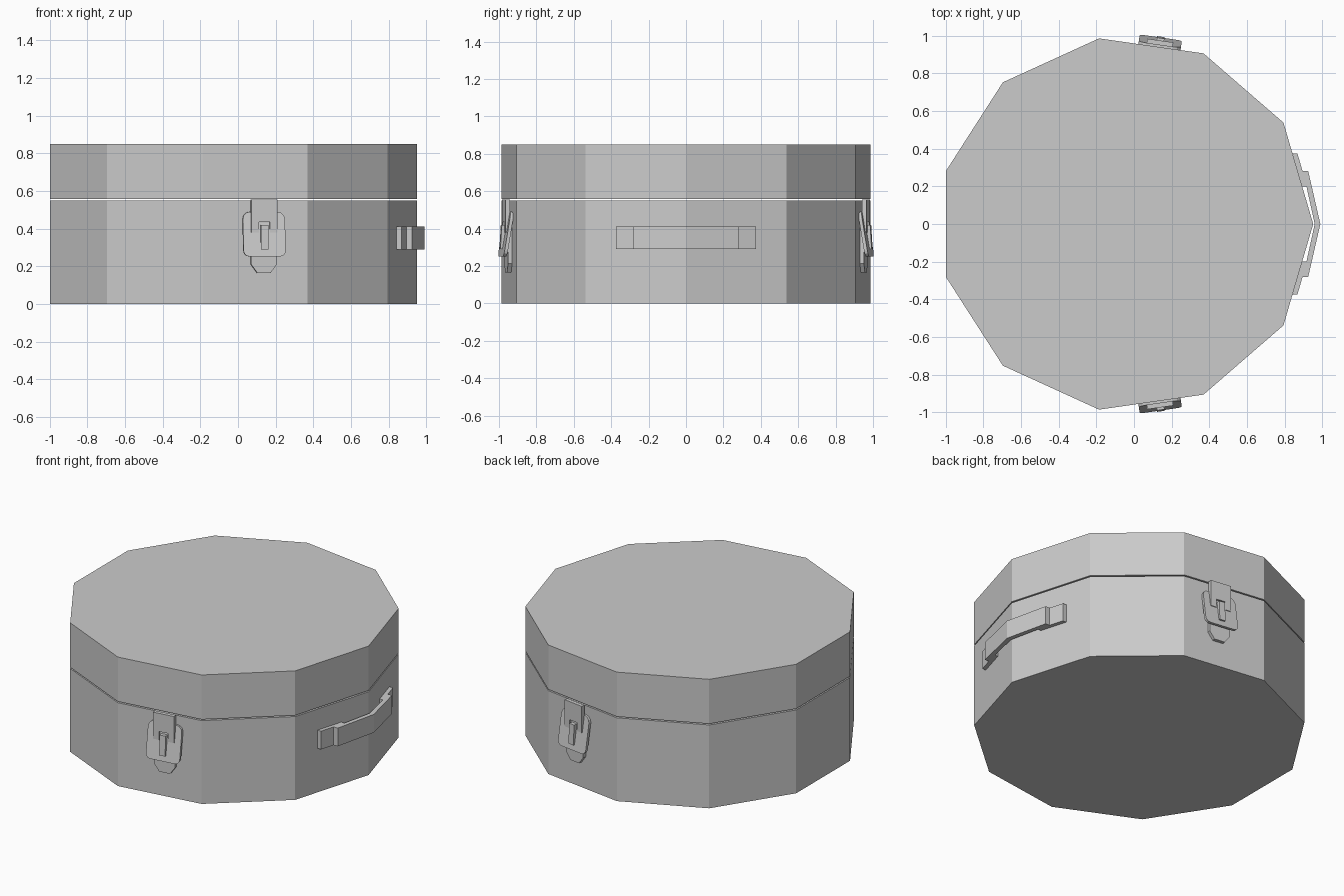
import bpy, bmesh, math
from mathutils import Matrix, Vector

if "Cube" in bpy.data.objects:
    bpy.data.objects.remove(bpy.data.objects["Cube"])

SIDES, R, CX = 11, 0.996, -0.044


def prism(name, pts, frame, d0, d1, mirror=False):
    """Extrude a closed 2D outline from depth d0 to d1 (numbers, or functions of v) in a frame."""
    f0 = d0 if callable(d0) else (lambda v: d0)
    f1 = d1 if callable(d1) else (lambda v: d1)
    bm = bmesh.new()
    a = [bm.verts.new(frame @ Vector((u, v, f0(v)))) for u, v in pts]
    b = [bm.verts.new(frame @ Vector((u, v, f1(v)))) for u, v in pts]
    bm.faces.new(a)
    bm.faces.new(b)
    n = len(pts)
    for i in range(n):
        j = (i + 1) % n
        bm.faces.new((a[i], a[j], b[j], b[i]))
    bmesh.ops.recalc_face_normals(bm, faces=bm.faces)
    me = bpy.data.meshes.new(name)
    bm.to_mesh(me)
    bm.free()
    ob = bpy.data.objects.new(name, me)
    bpy.context.collection.objects.link(ob)
    if mirror:
        m = ob.modifiers.new("Mirror", 'MIRROR')
        m.use_axis = (False, True, False)
        m.use_mirror_merge = False
    return ob


def sym(half):
    """Complete a half outline by mirroring u."""
    return half + [(-u, v) for u, v in reversed(half)]


# Eleven-sided case body and lid
ring = [(CX + R * math.cos(2 * math.pi * i / SIDES), R * math.sin(2 * math.pi * i / SIDES))
        for i in range(SIDES)]
flat = Matrix.Identity(4)
prism("case_body", ring, flat, 0.0, 0.549)
prism("case_lid", ring, flat, 0.557, 0.85)

# Carry handle wrapping the right-hand corner
half = [(0.99, 0), (0.925, 0.282), (0.895, 0.282), (0.868, 0.375),
        (0.842, 0.375), (0.893, 0.2), (0.916, 0.2), (0.96, 0)]
outer, inner = half[:4], half[4:]
flip = lambda p: [(x, -y) for x, y in reversed(p)]
prism("handle", outer + inner + flip(inner)[1:] + flip(outer)[:-1], flat, 0.29, 0.41)

# Latch frame: u along the case side, v up, depth outward from the side
ang = -2.5 * 2 * math.pi / SIDES
n = Vector((math.cos(ang), math.sin(ang), 0))
t = Vector((-n.y, n.x, 0))
face = R * math.cos(math.pi / SIDES) + CX * n.x
side = Matrix.Translation(n * face) @ Matrix((t, (0, 0, 1), n)).transposed().to_4x4()

# Catch plate fixed to the body
prism("latch_base", sym([(0.036, 0.165), (0.07, 0.212), (0.07, 0.45)]),
      side, -0.005, 0.022, True)

# Strap hanging from the lid, forked at the bottom
prism("latch_strap", sym([(0.03, 0.435), (0.03, 0.38), (0.07, 0.38), (0.07, 0.555)]),
      side, 0.01, 0.035, True)

# Rounded lever tilted outward toward the bottom
tilt = lambda v: 0.012 + (0.49 - v) * 0.165


def corner(cu, cv, r, a0):
    return [(cu + r * math.cos(math.radians(a0 + k)), cv + r * math.sin(math.radians(a0 + k)))
            for k in (0, 30, 60, 90)]


lever = sym(corner(0.083, 0.282, 0.03, -90) + corner(0.073, 0.45, 0.04, 0))
prism("latch_lever", lever, side, lambda v: tilt(v) - 0.018, tilt, True)

# Hook in the slot of the strap
prism("latch_hook", sym([(0.02, 0.29), (0.02, 0.42)]), side,
      0.015, lambda v: 0.056 - (v - 0.29) * 0.06, True)
